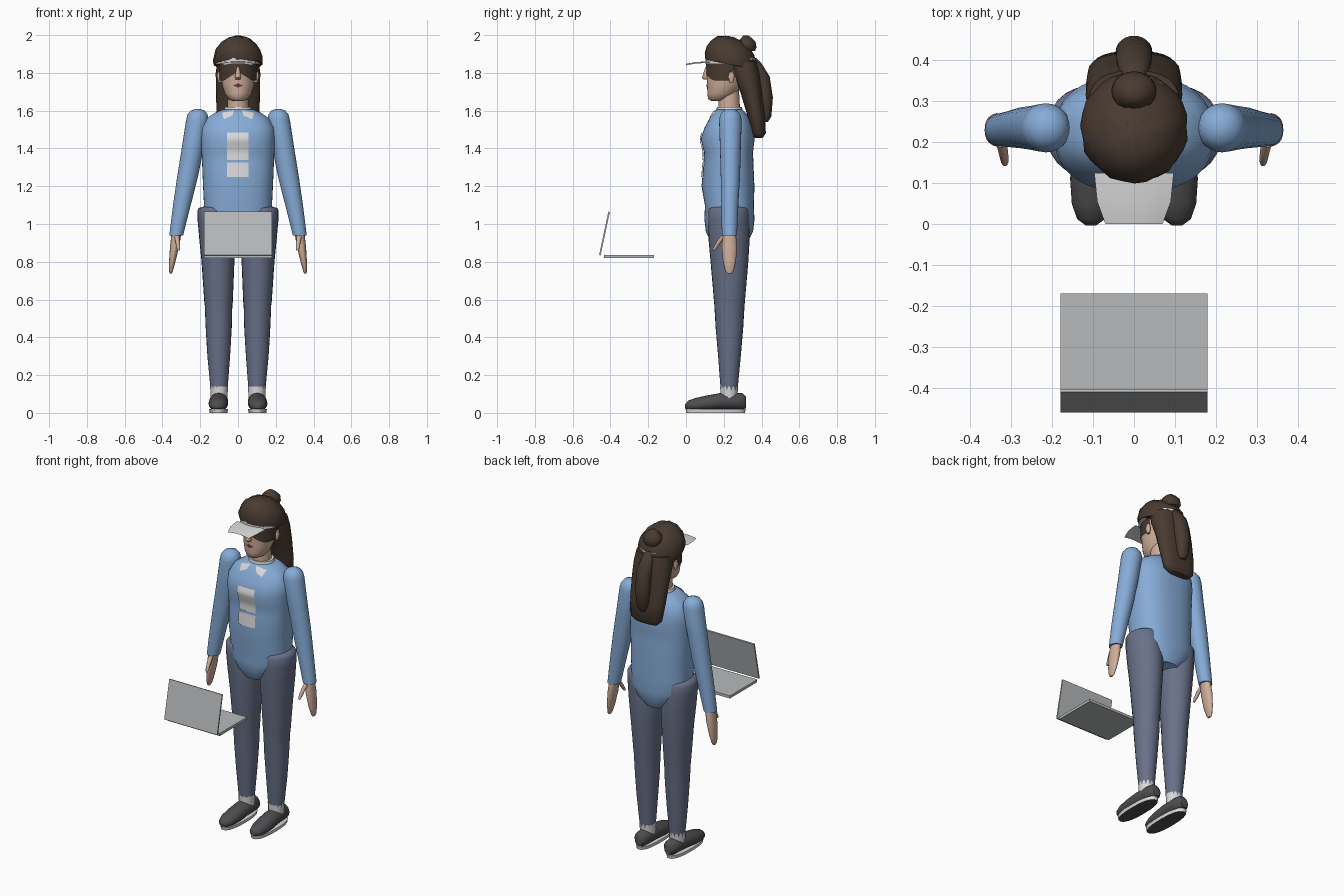
import bpy, bmesh, math, random
from mathutils import Vector

random.seed(4)
cube = bpy.data.objects.get("Cube")
if cube:
    bpy.data.objects.remove(cube, do_unlink=True)


def material(name, r, g, b):
    m = bpy.data.materials.new(name)
    m.use_nodes = True
    m.diffuse_color = (r, g, b, 1)
    node = m.node_tree.nodes["Principled BSDF"]
    node.inputs["Base Color"].default_value = (r, g, b, 1)
    node.inputs["Roughness"].default_value = 0.8
    return m


BLUE = material("shirt blue", 0.24, 0.41, 0.68)
SLATE = material("trouser slate", 0.14, 0.165, 0.25)
SKIN = material("skin", 0.62, 0.42, 0.32)
BROWN = material("hair brown", 0.065, 0.043, 0.03)
DARK = material("shoe dark grey", 0.075, 0.075, 0.08)
WHITE = material("off white", 0.7, 0.7, 0.71)
GREY = material("laptop grey", 0.48, 0.49, 0.5)
LIP = material("lip red", 0.16, 0.04, 0.035)


def finish(name, bm, mat, angle=50):
    bmesh.ops.recalc_face_normals(bm, faces=bm.faces)
    mesh = bpy.data.meshes.new(name)
    bm.to_mesh(mesh)
    bm.free()
    mesh.materials.append(mat)
    obj = bpy.data.objects.new(name, mesh)
    bpy.context.collection.objects.link(obj)
    bpy.ops.object.select_all(action='DESELECT')
    obj.select_set(True)
    bpy.context.view_layer.objects.active = obj
    bpy.ops.object.shade_smooth_by_angle(angle=math.radians(angle))
    return obj


def power(v, p):
    return math.copysign(abs(v) ** (2 / p), v)


def loft(name, rings, mat, n=24, p=2, axis='Z', floor=None, jitter=0, tilt=0, sx=1):
    """Skin rings of (position, centre a, centre b, radius a, radius b)."""
    bm = bmesh.new()
    loops = []
    for t, ca, cb, ra, rb in rings:
        loop = []
        for i in range(n):
            w = 2 * math.pi * i / n
            a, b = ca + ra * power(math.cos(w), p), cb + rb * power(math.sin(w), p)
            co = Vector((a, b, t - tilt * (b - cb))) if axis == 'Z' else Vector((a, t, b))
            if floor is not None:
                co.z = max(co.z, floor)
            co += Vector([random.uniform(-jitter, jitter) for _ in range(3)])
            co.x *= sx
            loop.append(bm.verts.new(co))
        loops.append(loop)
    for lo, hi in zip(loops, loops[1:]):
        for i in range(n):
            j = (i + 1) % n
            bm.faces.new((lo[i], lo[j], hi[j], hi[i]))
    bm.faces.new(loops[0])
    bm.faces.new(loops[-1])
    return finish(name, bm, mat)


def front_y(rings, x, z, p):
    """Front surface of a lofted body at a given x and z."""
    for lo, hi in zip(rings, rings[1:]):
        if lo[0] <= z <= hi[0]:
            f = (z - lo[0]) / (hi[0] - lo[0])
            _, _, cy, rx, ry = [u + (v - u) * f for u, v in zip(lo, hi)]
            return cy - ry * max(0, 1 - abs(x / rx) ** p) ** (1 / p)
    return 0


def patch(name, rings, corners, mat, p, lift, steps=10):
    """Thin four-cornered plate draped on the front of a lofted body."""
    bm = bmesh.new()
    a, b, c, d = [Vector(k) for k in corners]
    grid = []
    for i in range(steps + 1):
        row = []
        for j in range(steps + 1):
            q = a.lerp(b, i / steps).lerp(d.lerp(c, i / steps), j / steps)
            row.append(bm.verts.new((q.x, front_y(rings, q.x, q.y, p) - lift, q.y)))
        grid.append(row)
    for i in range(steps):
        for j in range(steps):
            bm.faces.new((grid[i][j], grid[i + 1][j], grid[i + 1][j + 1], grid[i][j + 1]))
    return finish(name, bm, mat)


def prism(name, outline, x, mat):
    """Extrude a side outline of (y, z) points from -x to x."""
    bm = bmesh.new()
    face = bm.faces.new([bm.verts.new((-x, y, z)) for y, z in outline])
    moved = bmesh.ops.extrude_face_region(bm, geom=[face])["geom"]
    bmesh.ops.translate(bm, vec=(2 * x, 0, 0), verts=[v for v in moved if isinstance(v, bmesh.types.BMVert)])
    return finish(name, bm, mat, 20)


# Shirt body, chest print and collar
torso = [(.91, 0, .23, .08, .10), (.96, 0, .23, .14, .125), (1.02, 0, .23, .185, .132),
         (1.1, 0, .23, .18, .13), (1.2, 0, .222, .185, .14), (1.32, 0, .225, .19, .132),
         (1.38, 0, .225, .193, .13), (1.45, 0, .22, .195, .143), (1.51, 0, .225, .193, .127),
         (1.56, 0, .23, .165, .105), (1.59, 0, .23, .12, .085), (1.605, 0, .23, .085, .07)]
loft("shirt_body", torso, BLUE, n=48, p=2.4)
for name, lo, hi in (("upper_print", 1.34, 1.485), ("lower_print", 1.25, 1.325)):
    patch(name, torso, [(-.058, lo), (.055, lo), (.055, hi), (-.058, hi)], WHITE, 2.4, .006)
loft("collar_band", [(1.585, 0, .23, .08, .073), (1.62, 0, .23, .07, .066)], WHITE)
for side, s in (("left", 1), ("right", -1)):
    patch(side + "_collar_flap", torso,
          [(s * .03, 1.575), (s * .075, 1.555), (s * .085, 1.59), (s * .02, 1.602)], WHITE, 2.4, .006)

# Head and neck
loft("neck", [(1.57, 0, .23, .058, .058), (1.72, 0, .225, .052, .055)], SKIN)
head = [(1.65, 0, .17, .025, .035), (1.662, 0, .175, .05, .058), (1.69, 0, .19, .07, .077),
        (1.735, 0, .205, .084, .093), (1.79, 0, .215, .091, .106), (1.85, 0, .228, .094, .12),
        (1.9, 0, .23, .09, .115)]
loft("head", head, SKIN, n=32)
patch("lips", head, [(-.027, 1.733), (0, 1.722), (.027, 1.733), (0, 1.745)], LIP, 2, .003)
loft("nose", [(1.765, 0, .108, .012, .014), (1.775, 0, .102, .017, .018),
              (1.83, 0, .112, .008, .01)], SKIN, n=10)

# Hair: cap, bun, hanging back hair, tail and fringe
loft("hair_cap", [(1.845, 0, .238, .128, .134), (1.875, 0, .238, .131, .136),
                  (1.92, 0, .238, .118, .126), (1.955, 0, .236, .093, .1),
                  (1.98, 0, .232, .06, .065), (1.992, 0, .23, .02, .02)],
     BROWN, n=28, jitter=.0035, tilt=.2)
loft("hair_bun", [(1.915, 0, .33, .04, .035), (1.935, 0, .325, .055, .048),
                  (1.965, 0, .322, .053, .046), (1.985, 0, .32, .032, .028),
                  (1.997, 0, .317, .014, .014)], BROWN)
loft("back_hair", [(1.455, 0, .385, .075, .02), (1.48, 0, .385, .1, .038), (1.58, 0, .37, .113, .047),
                   (1.7, 0, .345, .117, .058), (1.8, 0, .315, .118, .075),
                   (1.86, 0, .3, .11, .075)], BROWN, p=2.4)
loft("hair_tail", [(1.54, 0, .42, .018, .014), (1.57, 0, .422, .034, .03), (1.67, 0, .42, .045, .04),
                   (1.78, 0, .405, .044, .038), (1.85, 0, .37, .035, .03),
                   (1.88, 0, .35, .02, .02)], BROWN)
bm = bmesh.new()
columns = []
for i in range(33):
    w = math.radians(-105 + 210 * i / 32)
    x, y = math.sin(w), math.cos(w)
    low = 1.805 - .045 * min(1, abs(x) * 1.3)
    columns.append([bm.verts.new((x * .1, .228 - y * .121, 1.875)),
                    bm.verts.new((x * .098, .218 - y * .111, low))])
for a, b in zip(columns, columns[1:]):
    bm.faces.new((a[0], b[0], b[1], a[1]))
finish("fringe", bm, BROWN)

# Visor: band round the head and thin brim
loft("visor_band", [(1.846, 0, .236, .122, .132), (1.878, 0, .236, .12, .132)], WHITE, n=32)
bm = bmesh.new()
rows = []
for y, z, half in ((.125, 1.853, .097), (.055, 1.85, .09), (.0, 1.84, .07)):
    rows.append([bm.verts.new((half * k / 4, y, z + .008 * (1 - (k / 4) ** 2))) for k in range(-4, 5)])
for a, b in zip(rows, rows[1:]):
    for k in range(8):
        bm.faces.new((a[k], a[k + 1], b[k + 1], b[k]))
finish("visor_brim", bm, WHITE)

# Limbs, made for both sides
arm = [(.94, .327, .23, .037, .04), (1.1, .297, .232, .047, .045), (1.25, .267, .235, .055, .051),
       (1.4, .24, .235, .058, .055), (1.55, .215, .235, .06, .06), (1.58, .214, .235, .053, .053),
       (1.6, .213, .235, .037, .037), (1.61, .213, .235, .012, .012)]
hand = [(.738, .356, .23, .005, .012), (.75, .355, .23, .01, .022), (.8, .348, .23, .017, .034),
        (.88, .336, .23, .024, .041), (.95, .326, .23, .026, .034)]
thumb = [(.86, .315, .147, .006, .006), (.875, .316, .155, .01, .011),
         (.91, .32, .178, .012, .014), (.94, .325, .205, .014, .018)]
leg = [(.1, .1, .228, .043, .043), (.3, .102, .23, .06, .06), (.45, .102, .23, .069, .073),
       (.57, .103, .23, .073, .08), (.58, .103, .23, .075, .081), (.8, .106, .23, .087, .1),
       (.92, .109, .228, .096, .109), (1.02, .118, .226, .096, .109), (1.07, .122, .225, .093, .107),
       (1.085, .122, .225, .085, .098), (1.092, .122, .225, .06, .075)]
shoe = [(-.004, .105, .035, .012, .012), (.012, .105, .038, .034, .027), (.05, .105, .043, .047, .036),
        (.11, .104, .05, .052, .042), (.18, .102, .06, .05, .045), (.25, .1, .062, .046, .046),
        (.3, .1, .06, .04, .044), (.318, .1, .055, .025, .03)]
for side, s in (("left", 1), ("right", -1)):
    loft(side + "_sleeve", arm, BLUE, sx=s)
    loft(side + "_hand", hand, SKIN, n=16, sx=s)
    loft(side + "_thumb", thumb, SKIN, n=10, sx=s)
    loft(side + "_trouser_leg", leg, SLATE, sx=s)
    loft(side + "_sock", [(.08, .1, .228, .044, .044), (.14, .1, .228, .0475, .0475)], WHITE, n=12, sx=s)
    loft(side + "_shoe", shoe, DARK, n=20, axis='Y', floor=.018, sx=s)
    sole = loft(side + "_sole", [(0, .103, .157, .047, .155), (.02, .103, .157, .05, .159)],
                WHITE, n=28, p=2.4, sx=s)
    sole.data.materials.append(DARK)
    for f in sole.data.polygons:
        f.material_index = int(f.normal.z < -.9)
    loft(side + "_ear", [(1.75, .096, .24, .008, .01), (1.78, .1, .24, .012, .018),
                         (1.805, .1, .242, .008, .012)], SKIN, n=10, sx=s)

# Open laptop
prism("laptop_base", [(-.435, .82), (-.17, .82), (-.17, .836), (-.435, .836)], .18, GREY)
prism("laptop_screen", [(-.46, .836), (-.452, .834), (-.403, 1.064), (-.411, 1.066)], .18, GREY)
